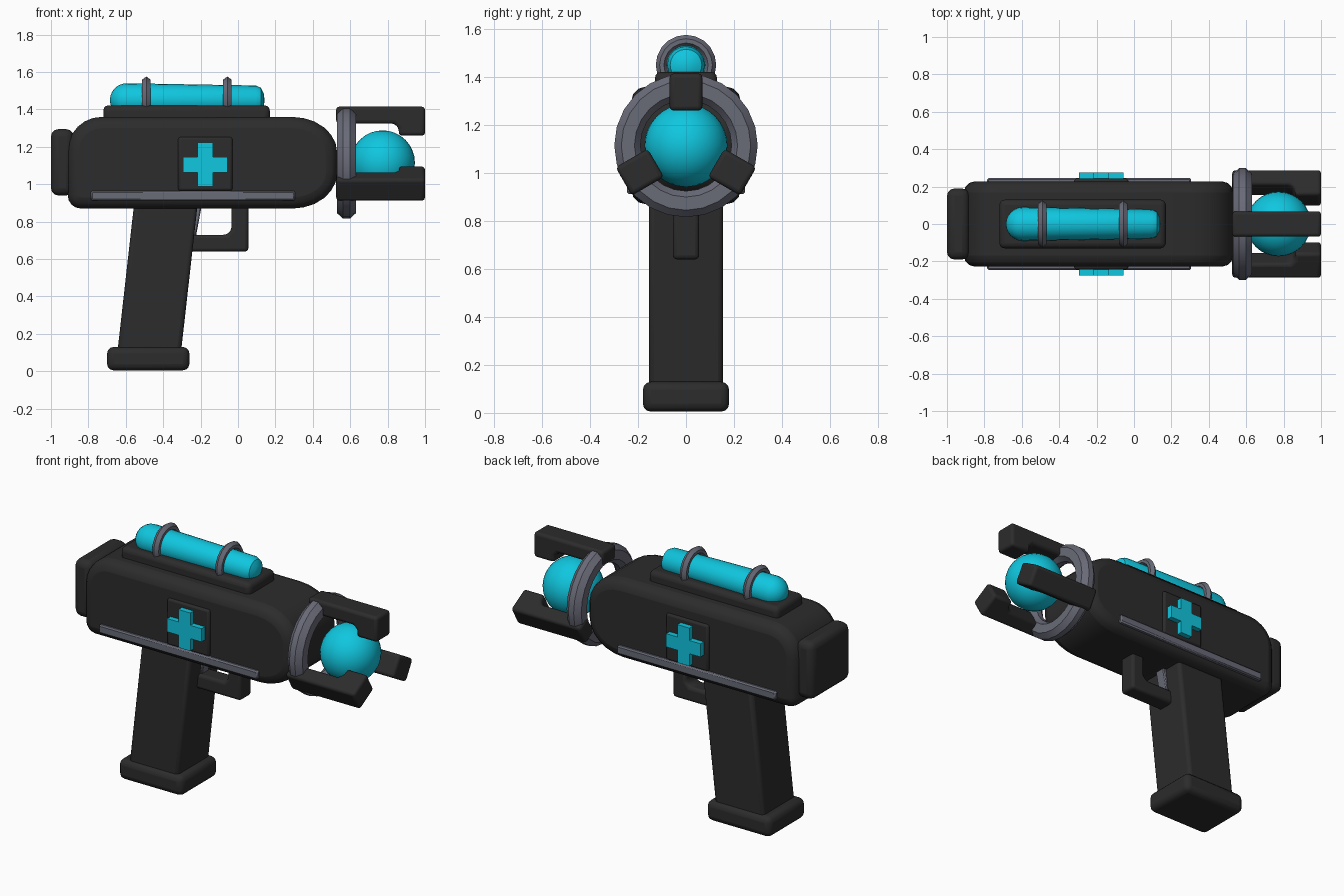
import bpy, bmesh, math
from mathutils import Matrix, Vector

if "Cube" in bpy.data.objects:
    bpy.data.objects.remove(bpy.data.objects["Cube"])

def material(name, rgb):
    m = bpy.data.materials.new(name)
    m.diffuse_color = (*rgb, 1)
    m.use_nodes = True
    m.node_tree.nodes["Principled BSDF"].inputs["Base Color"].default_value = m.diffuse_color
    return m

BLACK = material("matte black", (0.025, 0.025, 0.025))
GREY = material("steel grey", (0.14, 0.145, 0.185))
CYAN = material("glowing cyan", (0.005, 0.57, 0.74))
AXIS_Z = 1.115  # height of the barrel axis

def finish(bm, name, mat, bevel=0, segments=3):
    bmesh.ops.recalc_face_normals(bm, faces=bm.faces)
    me = bpy.data.meshes.new(name)
    bm.to_mesh(me)
    bm.free()
    me.materials.append(mat)
    ob = bpy.data.objects.new(name, me)
    bpy.context.collection.objects.link(ob)
    if bevel:
        mod = ob.modifiers.new("Rounded edges", 'BEVEL')
        mod.width, mod.segments = bevel, segments
        mod.limit_method, mod.angle_limit = 'ANGLE', math.radians(40)
    bpy.ops.object.select_all(action='DESELECT')
    ob.select_set(True)
    bpy.context.view_layer.objects.active = ob
    bpy.ops.object.shade_smooth_by_angle(angle=math.radians(35))
    return ob

def extrude(name, pts, y0, y1, mat, bevel=0, segments=3, spin=0):
    """Extrude an x-z outline along y, optionally turned about the barrel axis."""
    bm = bmesh.new()
    f = bm.faces.new([bm.verts.new((x, y0, z)) for x, z in pts])
    r = bmesh.ops.extrude_face_region(bm, geom=[f])
    moved = [v for v in r["geom"] if isinstance(v, bmesh.types.BMVert)]
    bmesh.ops.translate(bm, verts=moved, vec=(0, y1 - y0, 0))
    if spin:
        bmesh.ops.rotate(bm, verts=bm.verts, cent=(0, 0, AXIS_Z),
                         matrix=Matrix.Rotation(spin, 3, 'X'))
    return finish(bm, name, mat, bevel, segments)

def box(name, x0, x1, y0, y1, z0, z1, mat, bevel=0, segments=3):
    pts = [(x0, z0), (x1, z0), (x1, z1), (x0, z1)]
    return extrude(name, pts, y0, y1, mat, bevel, segments)

def lathe(name, prof, x, z, n, mat, closed):
    """Spin (x offset, radius) points around an axis parallel to x."""
    bm = bmesh.new()
    vs = [bm.verts.new((x + a, 0, z + r)) for a, r in prof]
    pairs = list(zip(vs, vs[1:])) + ([(vs[-1], vs[0])] if closed else [])
    es = [bm.edges.new(p) for p in pairs]
    bmesh.ops.spin(bm, geom=vs + es, cent=(x, 0, z), axis=(1, 0, 0),
                   angle=2 * math.pi, steps=n, use_merge=True)
    bmesh.ops.remove_doubles(bm, verts=bm.verts, dist=1e-4)
    return finish(bm, name, mat)

def corner(cx, cz, rx, rz, start, n=6):
    """Quarter ellipse, counter-clockwise from the start angle in degrees."""
    return [(cx + rx * math.cos(math.radians(start + 90 * i / n)),
             cz + rz * math.sin(math.radians(start + 90 * i / n))) for i in range(n + 1)]

# Main housing
outline = (corner(-0.84, 0.94, 0.07, 0.07, 180, 4) + corner(0.29, 1.06, 0.24, 0.19, 270)
           + corner(0.29, 1.17, 0.24, 0.19, 0) + corner(-0.73, 1.18, 0.18, 0.18, 90))
extrude("body", outline, -0.228, 0.228, BLACK, 0.06)
box("rear_cap", -1.0, -0.88, -0.19, 0.19, 0.94, 1.295, BLACK, 0.04)

# Grip, base and trigger
extrude("grip", [(-0.645, 0.10), (-0.305, 0.10), (-0.215, 0.90), (-0.555, 0.90)],
        -0.155, 0.155, BLACK, 0.022)
box("grip_base", -0.70, -0.26, -0.18, 0.18, 0.005, 0.13, BLACK, 0.035)
extrude("trigger_guard", [(-0.27, 0.64), (0.055, 0.64), (0.055, 0.90), (-0.035, 0.90),
                          (-0.035, 0.755), (-0.06, 0.73), (-0.27, 0.73)],
        -0.055, 0.055, BLACK, 0.02)
extrude("trigger", [(-0.25, 0.72), (-0.225, 0.72), (-0.195, 0.88), (-0.25, 0.88)],
        -0.035, 0.035, GREY, 0.006, 1)

# Side details, mirrored on both flanks
cx, cz, arm, half = -0.175, 1.105, 0.118, 0.041
quarter = [(half, arm), (half, half), (arm, half)]
cross = []
for k in range(4):
    a = -k * math.pi / 2
    for u, v in quarter:
        cross.append((cx + u * math.cos(a) - v * math.sin(a),
                      cz + u * math.sin(a) + v * math.cos(a)))
for s, side in ((-1, "near"), (1, "far")):
    box(side + "_emblem_plate", -0.32, -0.03, s * 0.20, s * 0.243, 0.965, 1.252, BLACK, 0.012, 2)
    extrude(side + "_emblem_cross", cross, s * 0.22, s * 0.276, CYAN)
    box(side + "_rail", -0.785, 0.305, s * 0.19, s * 0.246, 0.912, 0.965, GREY, 0.008, 1)

# Top tank on its tray
box("tank_tray", -0.72, 0.17, -0.13, 0.13, 1.33, 1.422, BLACK, 0.028)
left = [(-0.595 - 0.09 * math.cos(t * math.pi / 12), 0.09 * math.sin(t * math.pi / 12))
        for t in range(7)]
right = [(0.095, 0.078), (0.122, 0.066), (0.138, 0.035), (0.142, 0)]
lathe("tank", left + right, 0, 1.45, 20, CYAN, False)
for i, x in enumerate((-0.49, -0.057)):
    lathe(f"tank_band_{i + 1}", [(-0.022, 0.092), (-0.022, 0.110), (0, 0.126), (0.022, 0.110),
                                (0.022, 0.092), (0, 0.078)], x, 1.45, 20, GREY, True)

# Muzzle ring
lathe("muzzle_ring", [(-0.05, 0.215), (-0.05, 0.27), (-0.018, 0.299), (0.018, 0.299),
                      (0.05, 0.27), (0.05, 0.215), (0.018, 0.19), (-0.018, 0.19)],
      0.58, AXIS_Z, 24, GREY, True)

# Energy ball
bm = bmesh.new()
bmesh.ops.create_uvsphere(bm, u_segments=32, v_segments=16, radius=0.173,
                          matrix=Matrix.Translation(Vector((0.773, 0, AXIS_Z))))
finish(bm, "energy_ball", CYAN)

# Three hooked prongs around the ball
hook = [(0.525, 1.325), (0.835, 1.325), (0.86, 1.30), (0.86, 1.26),
        (1.0, 1.26), (1.0, 1.415), (0.525, 1.415)]
for k in range(3):
    extrude(f"prong_{k + 1}", hook, -0.068, 0.068, BLACK, 0.02, 3, k * 2 * math.pi / 3)
